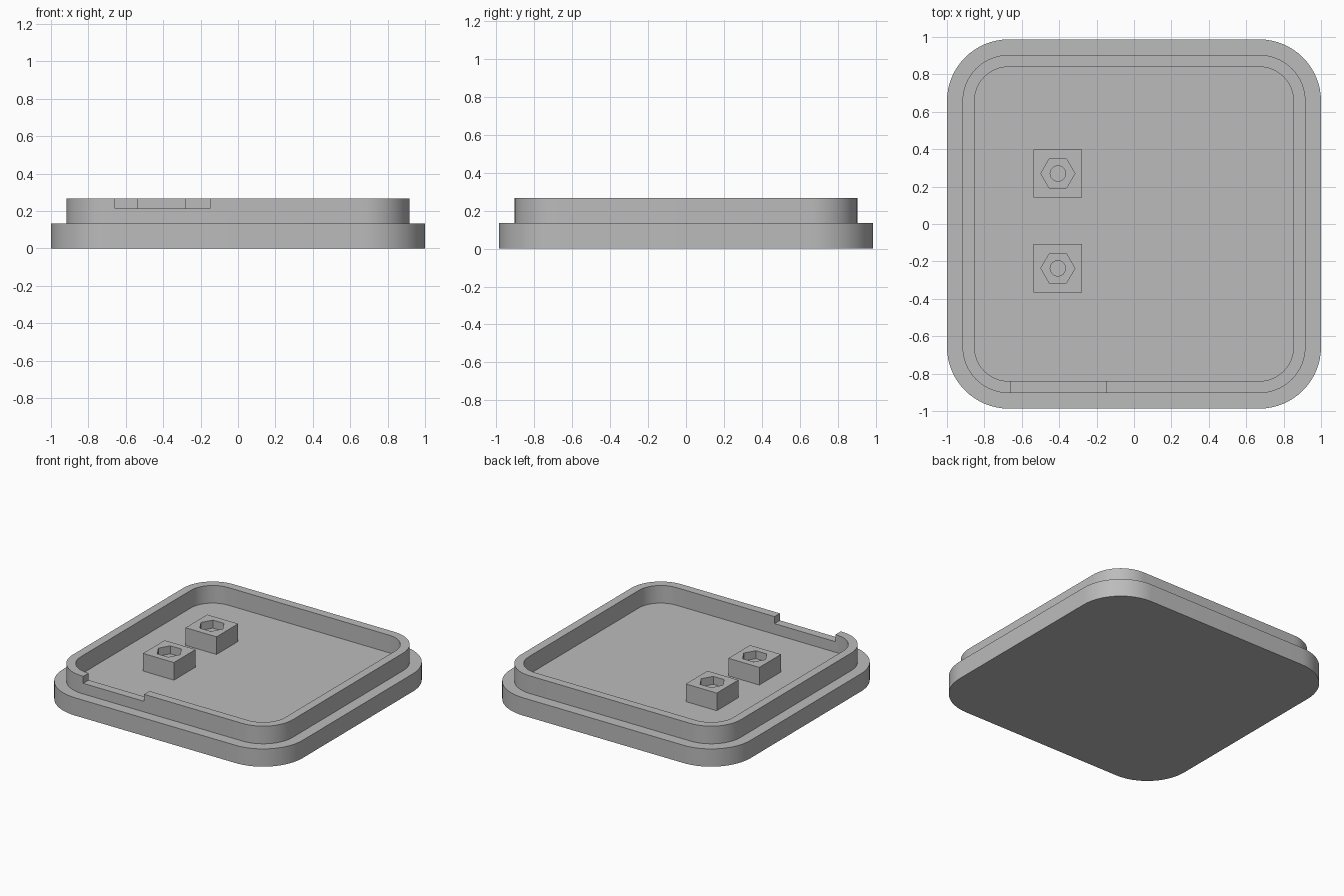
import bpy, bmesh
from math import cos, sin, pi

if "Cube" in bpy.data.objects:
    bpy.data.objects.remove(bpy.data.objects["Cube"])

grey = bpy.data.materials.new("plain grey")
grey.use_nodes = True
COLOUR = (0.5, 0.5, 0.5, 1)
grey.diffuse_color = COLOUR
grey.node_tree.nodes["Principled BSDF"].inputs["Base Color"].default_value = COLOUR

FLOOR, TOP = 0.134, 0.267


def rounded_rect(hx, hy, r, n=16):
    """Outline of a rounded rectangle, counter-clockwise."""
    pts = []
    for k, (sx, sy) in enumerate([(1, 1), (-1, 1), (-1, -1), (1, -1)]):
        for i in range(n + 1):
            a = (k + i / n) * pi / 2
            pts.append((sx * (hx - r) + r * cos(a), sy * (hy - r) + r * sin(a)))
    return pts


def polygon(r, n, x, y, turn=0.0):
    return [(x + r * cos(turn + 2 * pi * i / n), y + r * sin(turn + 2 * pi * i / n))
            for i in range(n)]


def loft(name, rings):
    """Closed solid through matching outlines at given heights."""
    bm = bmesh.new()
    loops = [[bm.verts.new((x, y, z)) for x, y in pts] for pts, z in rings]
    n = len(loops[0])
    for a, b in zip(loops, loops[1:]):
        for i in range(n):
            j = (i + 1) % n
            bm.faces.new((a[i], a[j], b[j], b[i]))
    bm.faces.new(loops[0][::-1])
    bm.faces.new(loops[-1])
    bmesh.ops.recalc_face_normals(bm, faces=bm.faces)
    mesh = bpy.data.meshes.new(name)
    bm.to_mesh(mesh)
    bm.free()
    mesh.materials.append(grey)
    ob = bpy.data.objects.new(name, mesh)
    bpy.context.collection.objects.link(ob)
    return ob


def box_outline(x0, x1, y0, y1):
    return [(x0, y0), (x1, y0), (x1, y1), (x0, y1)]


def cut(target, cutter):
    """Subtract the cutter, then discard it."""
    mod = target.modifiers.new("cut", 'BOOLEAN')
    mod.object, mod.operation, mod.solver = cutter, 'DIFFERENCE', 'EXACT'
    bpy.context.view_layer.objects.active = target
    bpy.ops.object.modifier_apply(modifier=mod.name)
    bpy.data.objects.remove(cutter)


def smooth(ob):
    bpy.ops.object.select_all(action='DESELECT')
    ob.select_set(True)
    bpy.context.view_layer.objects.active = ob
    bpy.ops.object.shade_smooth_by_angle(angle=pi / 6)


# Lid: wide base, stepped-in rim and recessed floor
base = rounded_rect(1.0, 0.987, 0.33)
rim_out = rounded_rect(0.917, 0.904, 0.247)
rim_in = rounded_rect(0.853, 0.84, 0.183)
lid = loft("lid", [(base, 0), (base, FLOOR), (rim_out, FLOOR),
                   (rim_out, TOP), (rim_in, TOP), (rim_in, FLOOR)])

# Notch in the front rim
notch = box_outline(-0.658, -0.15, -0.95, -0.8)
cut(lid, loft("notch_cutter", [(notch, 0.214), (notch, 0.4)]))
smooth(lid)

# Two nut holders, each with a hexagonal pocket and a round bolt hole
BX, HALF = -0.407, 0.129
for name, by in (("back_nut_holder", 0.27), ("front_nut_holder", -0.237)):
    block = box_outline(BX - HALF, BX + HALF, by - HALF, by + HALF)
    holder = loft(name, [(block, FLOOR), (block, TOP)])
    hexagon = polygon(0.091, 6, BX, by)
    cut(holder, loft("pocket_cutter", [(hexagon, TOP - 0.06), (hexagon, 0.4)]))
    hole = polygon(0.041, 32, BX, by)
    cut(holder, loft("hole_cutter", [(hole, FLOOR - 0.05), (hole, 0.4)]))
    smooth(holder)
